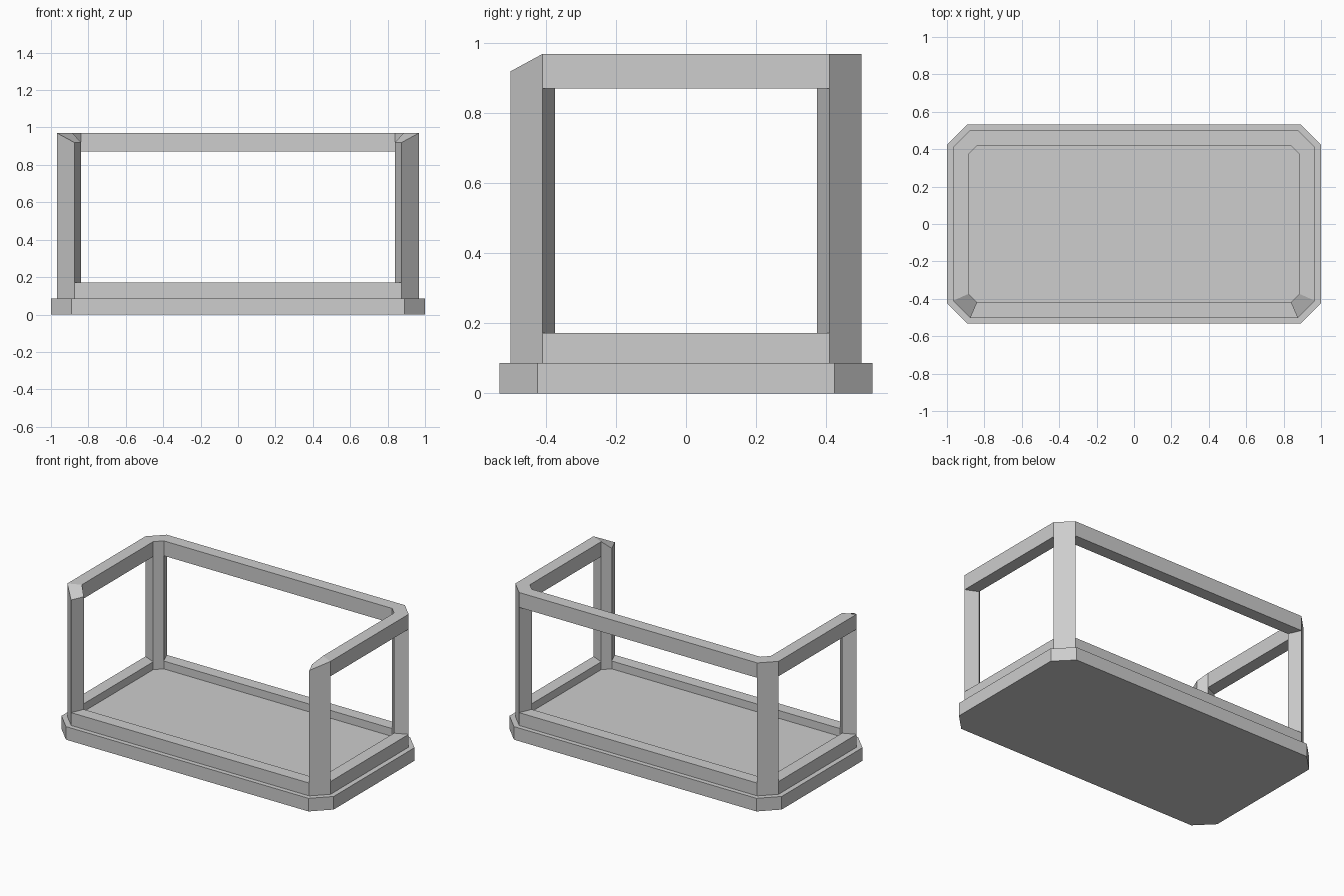
import bpy
import bmesh

cube = bpy.data.objects.get("Cube")
if cube:
    bpy.data.objects.remove(cube, do_unlink=True)

grey = bpy.data.materials.new("mid grey")
grey.use_nodes = True
colour = (0.61, 0.61, 0.61, 1)
grey.diffuse_color = colour
grey.node_tree.nodes["Principled BSDF"].inputs["Base Color"].default_value = colour


def octagon(hx, hy, cut):
    """Chamfered rectangle, counter-clockwise, starting with the front edge."""
    cx, cy = hx - cut, hy - cut
    return [(-cx, -hy), (cx, -hy), (hx, -cy), (hx, cy),
            (cx, hy), (-cx, hy), (-hx, cy), (-hx, -cy)]


def finish(name, bm):
    bmesh.ops.recalc_face_normals(bm, faces=bm.faces)
    mesh = bpy.data.meshes.new(name)
    bm.to_mesh(mesh)
    bm.free()
    mesh.materials.append(grey)
    bpy.context.collection.objects.link(bpy.data.objects.new(name, mesh))


def slab(name, plan, z0, z1):
    bm = bmesh.new()
    bottom = bm.faces.new([bm.verts.new((x, y, z0)) for x, y in plan])
    top = bmesh.ops.extrude_face_region(bm, geom=[bottom], use_keep_orig=True)
    for v in top["geom"]:
        if isinstance(v, bmesh.types.BMVert):
            v.co.z = z1
    finish(name, bm)


# Base slab and the raised floor panel inside the frame
BASE_TOP = 0.087
outer, inner = octagon(0.967, 0.502, 0.092), octagon(0.885, 0.42, 0.046)
slab("base_slab", octagon(1, 0.533, 0.109), 0, BASE_TOP)
slab("floor_panel", inner, BASE_TOP, 0.12)

# Frame: eight ring segments in three tiers (lower rail, posts, upper rail)
levels = [BASE_TOP, 0.172, 0.871, 0.97]
bm = bmesh.new()
rings = [[[bm.verts.new((x, y, z)) for x, y in plan] for plan in (outer, inner)]
         for z in levels]


def filled(seg, tier):
    seg %= 8
    is_corner = seg % 2 == 1
    return 0 <= tier <= 2 and (is_corner or tier == 0 or (tier == 2 and seg != 0))


for tier in range(3):
    (lo, li), (uo, ui) = rings[tier], rings[tier + 1]
    for a in range(8):
        if not filled(a, tier):
            continue
        b = (a + 1) % 8
        # Only outside faces, so the frame is one clean shell
        bm.faces.new((lo[a], lo[b], uo[b], uo[a]))
        bm.faces.new((li[b], li[a], ui[a], ui[b]))
        if not filled(a, tier - 1):
            bm.faces.new((lo[b], lo[a], li[a], li[b]))
        if not filled(a, tier + 1):
            bm.faces.new((uo[a], uo[b], ui[b], ui[a]))
        if not filled(a - 1, tier):
            bm.faces.new((lo[a], uo[a], ui[a], li[a]))
        if not filled(a + 1, tier):
            bm.faces.new((lo[b], li[b], ui[b], uo[b]))

# Slope the tops of the front posts down towards the open front
for ring in rings[3]:
    for v in ring[:2]:
        v.co.z = 0.92
finish("open_front_frame", bm)
